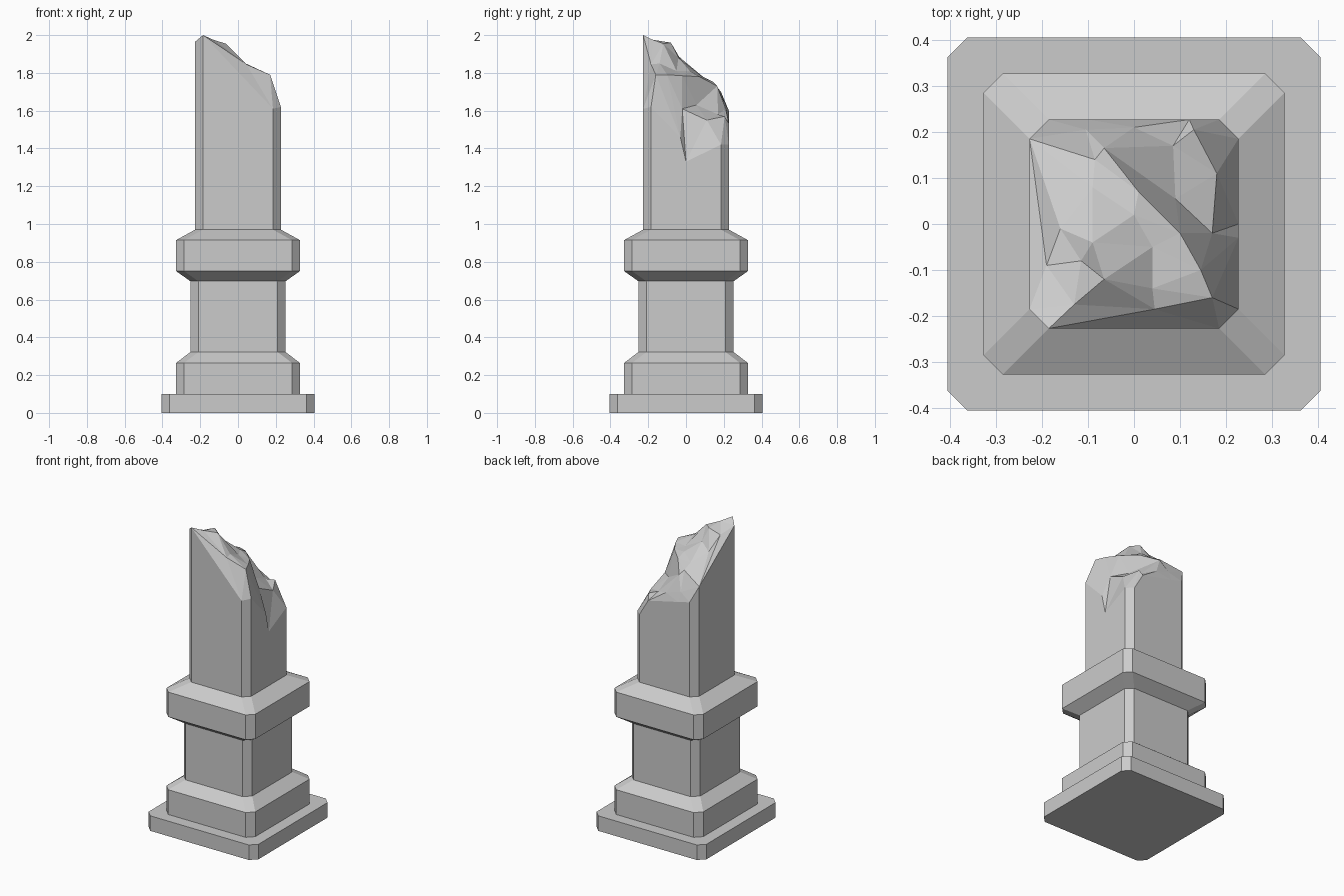
import bpy, bmesh
from mathutils import Vector
from mathutils.geometry import delaunay_2d_cdt

if "Cube" in bpy.data.objects:
    bpy.data.objects.remove(bpy.data.objects["Cube"])

CHAMFER = 0.042


def octagon(half):
    """Square outline with cut corners, counter-clockwise from the front left."""
    c = half - CHAMFER
    return [(-c, -half), (c, -half), (half, -c), (half, c),
            (c, half), (-c, half), (-half, c), (-half, -c)]


def finish(bm, name):
    bmesh.ops.recalc_face_normals(bm, faces=bm.faces)
    mesh = bpy.data.meshes.new(name)
    bm.to_mesh(mesh)
    bm.free()
    obj = bpy.data.objects.new(name, mesh)
    bpy.context.collection.objects.link(obj)
    return obj


def stack(name, levels):
    """Closed solid through chamfered square sections (half width, z)."""
    bm = bmesh.new()
    rings = [[bm.verts.new((x, y, z)) for x, y in octagon(h)] for h, z in levels]
    for a, b in zip(rings, rings[1:]):
        for i in range(8):
            j = (i + 1) % 8
            bm.faces.new((a[i], a[j], b[j], b[i]))
    bm.faces.new(rings[0][::-1])
    bm.faces.new(rings[-1])
    return finish(bm, name)


# Plinth and moulded pedestal
stack("plinth", [(0.405, 0), (0.405, 0.1)])
stack("pedestal", [(0.327, 0.1), (0.327, 0.265), (0.252, 0.322), (0.252, 0.697),
                   (0.327, 0.75), (0.327, 0.915), (0.227, 0.97)])

# Broken shaft: rim of the fracture, counter-clockwise
H, C = 0.227, 0.185
rim = [(-C, -H, 2.0), (C, -H, 1.61), (H, -C, 1.62), (H, -0.03, 1.46),
       (H, 0.0, 1.33), (H, C, 1.42), (C, H, 1.42), (0.12, H, 1.53),
       (-0.1, H, 1.58), (-C, H, 1.6), (-H, C, 1.7), (-H, -C, 1.965)]

# Fracture creases, each a chain of points
creases = [
    # front crest
    [(-0.13, -0.175, 1.975), (-0.065, -0.12, 1.955), (0.04, -0.14, 1.85),
     (0.045, -0.185, 1.845), (0.17, -0.16, 1.79)],
    # upper ledge edge
    [(0.145, -0.1, 1.79), (0.1, -0.02, 1.785), (0.01, 0.07, 1.78), (-0.085, 0.14, 1.755)],
    # foot of the step
    [(0.17, -0.02, 1.61), (0.09, 0.055, 1.63), (-0.065, 0.165, 1.73)],
    # peak shoulder
    [(-0.19, -0.09, 1.93), (-0.115, -0.08, 1.96), (-0.09, -0.04, 1.88)],
    # left crevice
    [(-0.16, -0.01, 1.84), (-0.09, 0.08, 1.785)],
    # centre slope
    [(0.0, 0.02, 1.81), (0.04, -0.05, 1.81)],
    # lower back ledge
    [(0.18, 0.11, 1.55), (0.085, 0.17, 1.58), (0.13, 0.205, 1.57)],
    [(0.0, 0.21, 1.61), (-0.105, 0.205, 1.64)],
]

pts = list(rim)
n = len(rim)
edges = [(i, (i + 1) % n) for i in range(n)]
for chain in creases:
    s = len(pts)
    pts += chain
    edges += [(s + i, s + i + 1) for i in range(len(chain) - 1)]

out = delaunay_2d_cdt([Vector(p[:2]) for p in pts], edges, [list(range(n))], 1, 1e-5)
coords, tris, origin = out[0], out[2], out[3]

bm = bmesh.new()
top = [bm.verts.new((v.x, v.y, pts[o[0]][2] if o else 1.7)) for v, o in zip(coords, origin)]
for t in tris:
    bm.faces.new([top[i] for i in t])
lookup = {k: top[i] for i, o in enumerate(origin) for k in o}
low = [bm.verts.new((x, y, 0.97)) for x, y, z in rim]
for i in range(n):
    j = (i + 1) % n
    bm.faces.new((low[i], low[j], lookup[j], lookup[i]))
bm.faces.new(low[::-1])
finish(bm, "broken_shaft")
